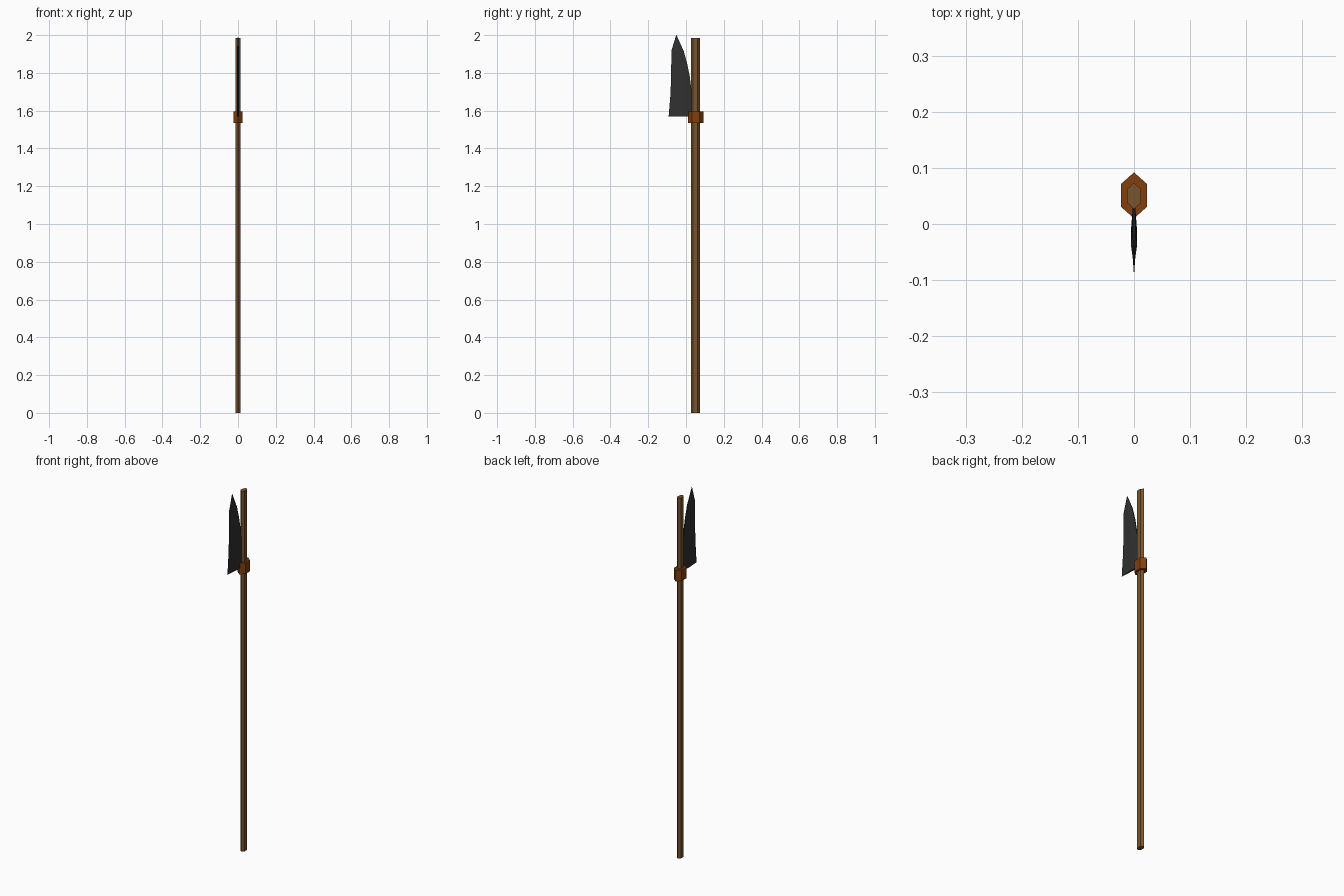
import bpy, bmesh, math

if "Cube" in bpy.data.objects:
    bpy.data.objects.remove(bpy.data.objects["Cube"])


def material(name, rgb):
    m = bpy.data.materials.new(name)
    m.diffuse_color = (*rgb, 1)
    m.use_nodes = True
    m.node_tree.nodes["Principled BSDF"].inputs["Base Color"].default_value = m.diffuse_color
    return m


def add_object(name, bm, mat):
    bmesh.ops.recalc_face_normals(bm, faces=bm.faces)
    me = bpy.data.meshes.new(name)
    bm.to_mesh(me)
    bm.free()
    me.materials.append(mat)
    ob = bpy.data.objects.new(name, me)
    bpy.context.collection.objects.link(ob)
    return ob


def loft(rings):
    bm = bmesh.new()
    rows = [[bm.verts.new(p) for p in ring] for ring in rings]
    n = len(rows[0])
    for a, b in zip(rows, rows[1:]):
        for i in range(n):
            j = (i + 1) % n
            bm.faces.new((a[i], a[j], b[j], b[i]))
    bm.faces.new(rows[0])
    bm.faces.new(rows[-1])
    return bm


def hex_ring(half_x, half_y, y, z):
    # hexagon with points along y and flats along x
    return [(half_x * math.cos(math.radians(30 + 60 * k)) / math.cos(math.radians(30)),
             y + half_y * math.sin(math.radians(30 + 60 * k)), z) for k in range(6)]


wood = material("brown wood", (0.19, 0.09, 0.025))
binding = material("rust leather", (0.22, 0.05, 0.004))
steel = material("dark steel", (0.03, 0.03, 0.03))

# Shaft and the collar binding the blade to it
add_object("shaft", loft([hex_ring(0.0125, 0.0235, 0.05, z) for z in (0, 1.985)]), wood)
add_object("collar", loft([hex_ring(0.023, 0.041, 0.051, z) for z in (1.534, 1.595)]), binding)

# Blade: sharp front edge, thick middle, thin back; rows are (z, front y, back y)
rows = [(1.57, -0.092, 0.031), (1.69, -0.082, 0.031), (1.78, -0.079, 0.02),
        (1.85, -0.078, 0.006), (1.915, -0.078, -0.012), (2.0, -0.052, -0.050)]
rings = []
for z, front, back in rows:
    mid = front + (back - front) * 0.62
    t = 0.0055 if z < 1.95 else 0.0006
    rings.append([(0, front, z), (t, mid, z), (t * 0.4, back, z),
                  (-t * 0.4, back, z), (-t, mid, z)])
add_object("blade", loft(rings), steel)
